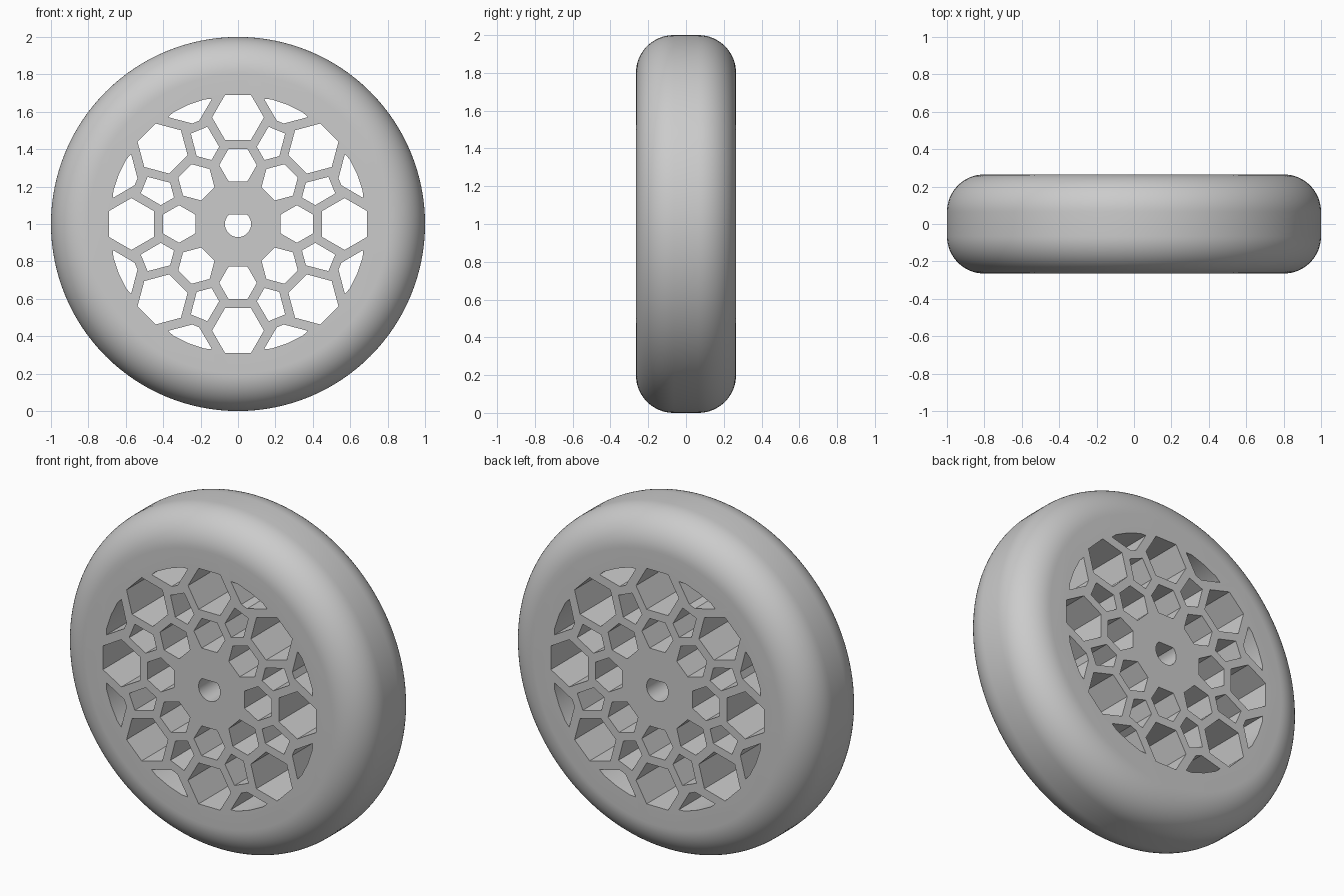
import bpy, bmesh
from math import sin, cos, pi, radians

cube = bpy.data.objects.get("Cube")
if cube:
    bpy.data.objects.remove(cube)

HALF = 0.265      # half width of the wheel
ROUND = 0.2       # shoulder radius
SEGS = 128
COUNT = 8         # repeats of the hole pattern

grey = bpy.data.materials.new("wheel_grey")
grey.use_nodes = True
colour = (0.6, 0.6, 0.6, 1)
grey.diffuse_color = colour
grey.node_tree.nodes["Principled BSDF"].inputs["Base Color"].default_value = colour


def make_object(name, bm):
    bmesh.ops.recalc_face_normals(bm, faces=bm.faces)
    mesh = bpy.data.meshes.new(name)
    bm.to_mesh(mesh)
    bm.free()
    mesh.materials.append(grey)
    obj = bpy.data.objects.new(name, mesh)
    bpy.context.collection.objects.link(obj)
    return obj


def bridge(bm, a, b):
    for i in range(len(a)):
        j = (i + 1) % len(a)
        bm.faces.new((a[i], a[j], b[j], b[i]))


def add_prism(bm, outline, angle=0):
    """Cutter prism through the wheel; outline points are (outward, sideways)."""
    rings = [[bm.verts.new((u * sin(angle) + v * cos(angle), y,
                            1 + u * cos(angle) - v * sin(angle)))
              for u, v in outline] for y in (-0.4, 0.4)]
    bridge(bm, *rings)
    bm.faces.new(rings[0])
    bm.faces.new(rings[1][::-1])


def hexagon(centre, apothem):
    r = apothem / cos(pi / 6)
    return [(centre + r * cos(pi / 6 + k * pi / 3), r * sin(pi / 6 + k * pi / 3))
            for k in range(6)]


def mirrored(half):
    """Close a half outline across the outward axis."""
    return half + [(u, -v) for u, v in reversed(half) if v > 0]


# Solid wheel with round shoulders
bm = bmesh.new()
arc = [(1 - ROUND + ROUND * sin(a), HALF - ROUND + ROUND * cos(a))
       for a in (radians(90 * k / 16) for k in range(17))]
profile = arc + [(r, -y) for r, y in reversed(arc)]
rings = [[bm.verts.new((r * sin(2 * pi * k / SEGS), y, 1 + r * cos(2 * pi * k / SEGS)))
          for k in range(SEGS)] for r, y in profile]
for a, b in zip(rings, rings[1:]):
    bridge(bm, a, b)
bm.faces.new(rings[0])
bm.faces.new(rings[-1])
wheel = make_object("wheel", bm)

# Cutters: hexagons, pentagons between them, and rim slots
bm = bmesh.new()
pentagon = mirrored([(0.37, 0), (0.42, 0.065), (0.543, 0.048)])
rim = [(0.69 * cos(radians(a)), 0.69 * sin(radians(a))) for a in (7.5, 0)]
slot = mirrored([(0.59, 0.02), (0.671, 0.127)] + rim)
for k in range(COUNT):
    angle = 2 * pi * k / COUNT
    add_prism(bm, hexagon(0.57, 0.12), angle)
    add_prism(bm, hexagon(0.315, 0.087), angle)
    add_prism(bm, pentagon, angle + pi / COUNT)
    add_prism(bm, slot, angle + pi / COUNT)

# Axle hole with a flat on top
start = 0.775
add_prism(bm, [(0.07 * cos(start + (2 * pi - 2 * start) * k / 32),
                0.07 * sin(start + (2 * pi - 2 * start) * k / 32)) for k in range(33)])
cutter = make_object("hole_cutter", bm)
cutter.hide_render = True

# Cut the holes and keep the result
cut = wheel.modifiers.new("holes", 'BOOLEAN')
cut.operation = 'DIFFERENCE'
cut.solver = 'EXACT'
cut.object = cutter
bpy.context.view_layer.objects.active = wheel
wheel.select_set(True)
bpy.ops.object.modifier_apply(modifier=cut.name)
bpy.data.objects.remove(cutter)
bpy.ops.object.shade_smooth_by_angle(angle=radians(30))
